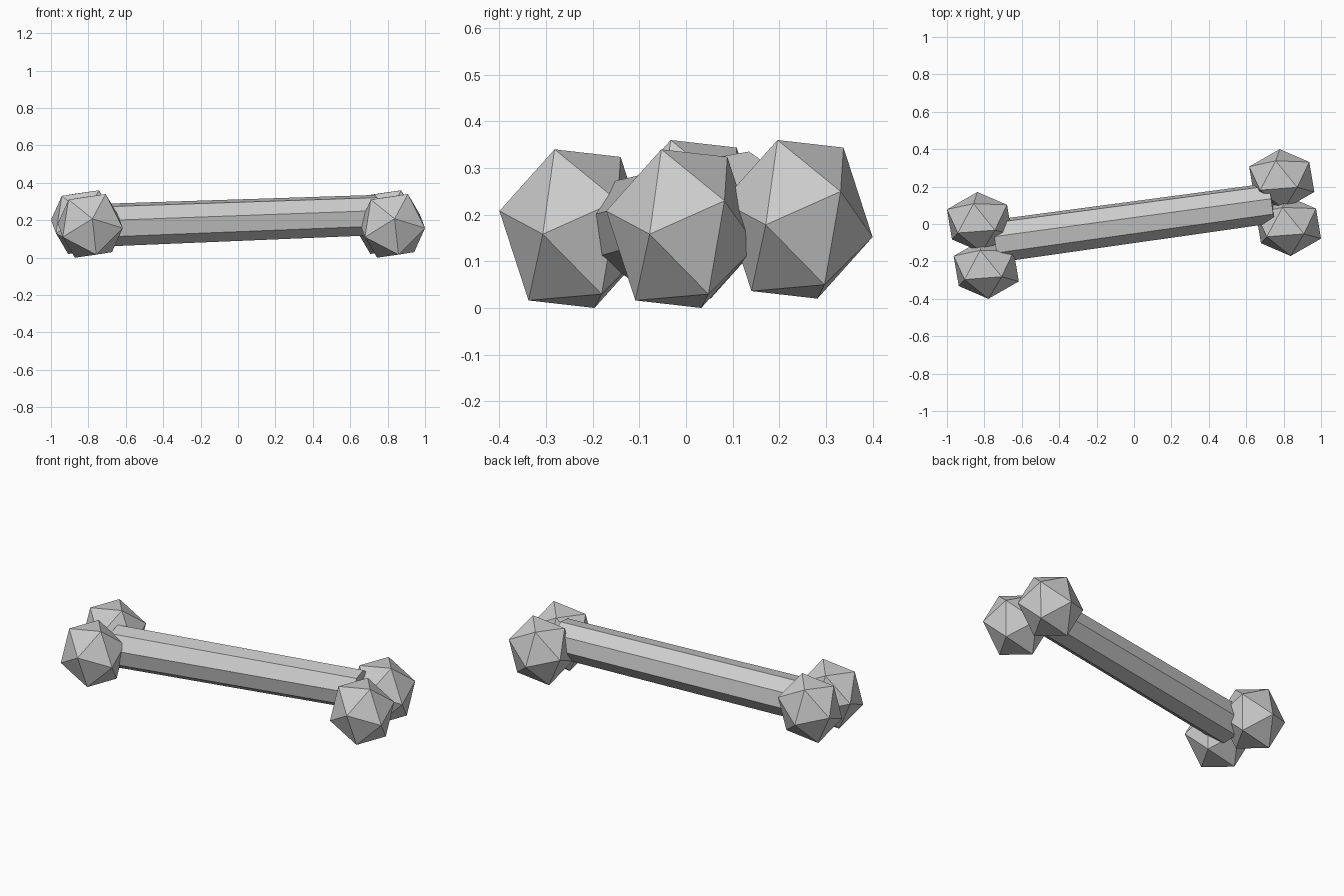
import bpy, math
from mathutils import Vector, Matrix

if "Cube" in bpy.data.objects:
    bpy.data.objects.remove(bpy.data.objects["Cube"])


def add_object(name, verts, faces):
    mesh = bpy.data.meshes.new(name)
    mesh.from_pydata(verts, [], faces)
    mesh.update()
    obj = bpy.data.objects.new(name, mesh)
    bpy.context.collection.objects.link(obj)
    return obj


def knob(name, centre):
    """Tilted twenty-sided knob, fitted to the measured half sizes."""
    axis = Vector((0.167, -0.076, -0.011)).normalized()
    side = Vector((0.017, -0.168, 0.032))
    side = (side - axis * side.dot(axis)).normalized()
    up = axis.cross(side)
    h, r = 1 / math.sqrt(5), 2 / math.sqrt(5)
    pts = [axis]
    for level, shift in ((h, 0), (-h, 36)):
        for i in range(5):
            a = math.radians(72 * i + shift)
            pts.append(axis * level + (side * math.cos(a) + up * math.sin(a)) * r)
    pts.append(-axis)
    half = (0.174, 0.161, 0.17)
    size = [half[k] / max(p[k] for p in pts) for k in range(3)]
    verts = [tuple(centre[k] + p[k] * size[k] for k in range(3)) for p in pts]
    faces = []
    for i in range(5):
        j = (i + 1) % 5
        faces += [(0, 1 + i, 1 + j), (1 + i, 6 + i, 1 + j),
                  (1 + j, 6 + i, 6 + j), (11, 6 + j, 6 + i)]
    return add_object(name, verts, faces)


def shaft(name, start, end, r_start, r_end, sides=8):
    """Tapered straight prism between two points."""
    start, end = Vector(start), Vector(end)
    d = (end - start).normalized()
    across = Vector((0, 0, 1)).cross(d).normalized()
    up = d.cross(across)
    verts = []
    for centre, r in ((start, r_start), (end, r_end)):
        for i in range(sides):
            a = math.radians(360 * i / sides + 12.5)
            verts.append(centre + (across * math.cos(-a) + up * math.sin(-a)) * r)
    faces = [(i, i + sides, (i + 1) % sides + sides, (i + 1) % sides)
             for i in range(sides)]
    faces += [tuple(range(sides)), tuple(reversed(range(sides, 2 * sides)))]
    return add_object(name, verts, faces)


# Shaft
shaft("bone_shaft", (-0.74, -0.092, 0.173), (0.74, 0.112, 0.228), 0.117, 0.110)

# Two knobs at each end
knob("left_back_knob", (-0.826, 0.01, 0.19))
knob("left_front_knob", (-0.79, -0.239, 0.17))
knob("right_back_knob", (0.79, 0.239, 0.19))
knob("right_front_knob", (0.826, -0.01, 0.17))
